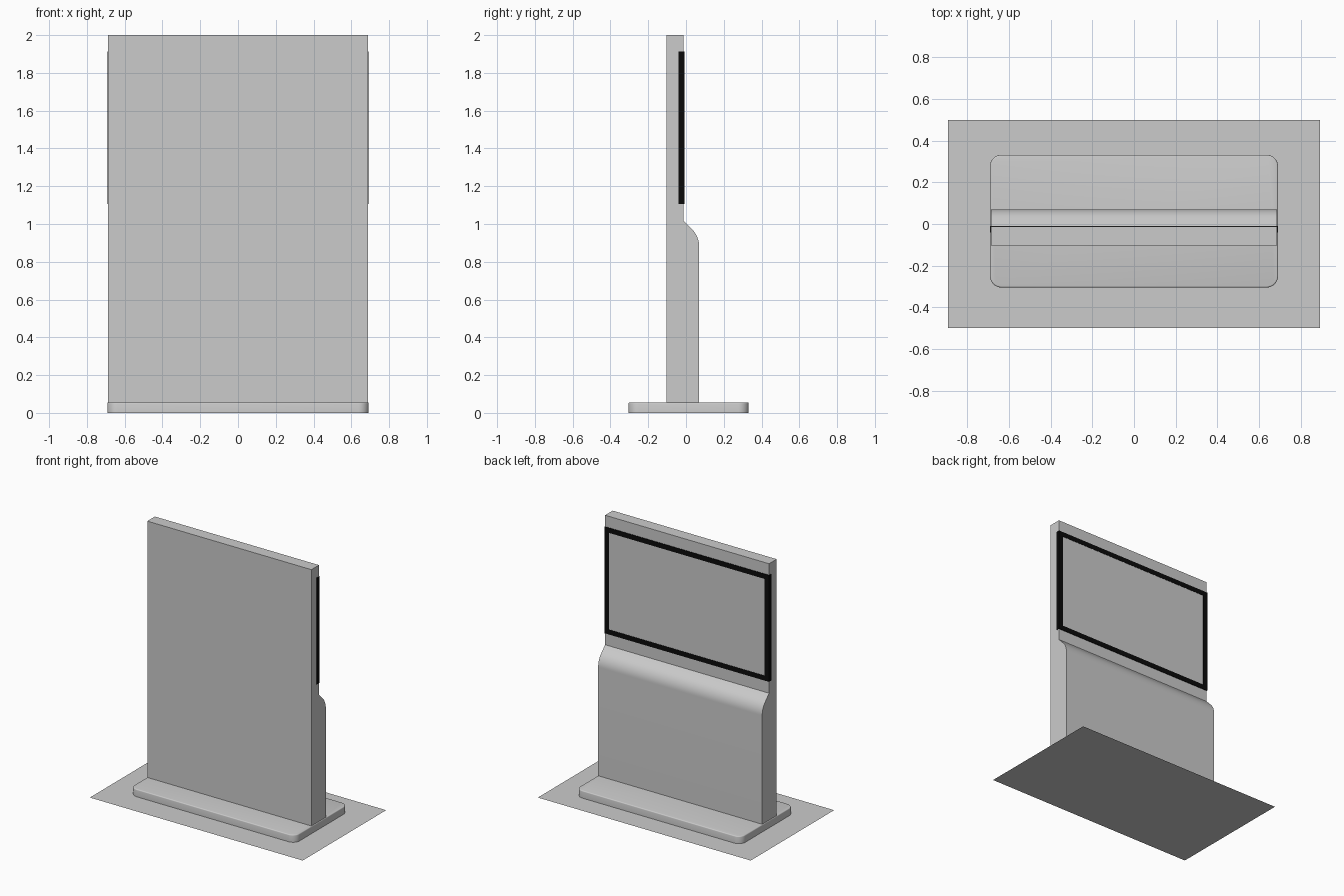
import bpy, bmesh
from math import radians, sin, cos

if "Cube" in bpy.data.objects:
    bpy.data.objects.remove(bpy.data.objects["Cube"])


def make_object(name, bm, mat=None):
    bmesh.ops.recalc_face_normals(bm, faces=bm.faces)
    mesh = bpy.data.meshes.new(name)
    bm.to_mesh(mesh)
    bm.free()
    ob = bpy.data.objects.new(name, mesh)
    bpy.context.collection.objects.link(ob)
    if mat:
        mesh.materials.append(mat)
    return ob


def add_box(bm, lo, hi):
    res = bmesh.ops.create_cube(bm, size=1)
    for v in res["verts"]:
        v.co = [(a + b) / 2 + c * (b - a) for a, b, c in zip(lo, hi, v.co)]


def smooth(ob, angle=35):
    bpy.ops.object.select_all(action='DESELECT')
    ob.select_set(True)
    bpy.context.view_layer.objects.active = ob
    bpy.ops.object.shade_smooth_by_angle(angle=radians(angle))


black = bpy.data.materials.new("black_bezel")
black.diffuse_color = (0.003, 0.003, 0.003, 1)
black.use_nodes = True
black.node_tree.nodes["Principled BSDF"].inputs["Base Color"].default_value = black.diffuse_color

# Flat sheet under the stand
bm = bmesh.new()
bmesh.ops.create_grid(bm, x_segments=1, y_segments=1, size=1)
for v in bm.verts:
    v.co.x *= 0.893
    v.co.y *= 0.5
make_object("floor_sheet", bm)

# Foot plate with rounded corners and a softened top rim
bm = bmesh.new()
add_box(bm, (-0.692, -0.305, 0), (0.692, 0.332, 0.056))
upright = [e for e in bm.edges if abs(e.verts[0].co.z - e.verts[1].co.z) > 0.01]
bmesh.ops.bevel(bm, geom=upright, offset=0.055, segments=8, profile=0.5, affect='EDGES')
rim = [e for e in bm.edges if all(v.co.z > 0.05 for v in e.verts)]
bmesh.ops.bevel(bm, geom=rim, offset=0.007, segments=3, profile=0.5, affect='EDGES')
smooth(make_object("foot_plate", bm))

# Upright body: side profile swept across the width, rounded shoulder on the back
arc = [(-0.06 + 0.13 * cos(a), 0.88 + 0.13 * sin(a))
       for a in (radians(48 * i / 10) for i in range(11))]
profile = [(-0.104, 0.056), (0.07, 0.056)] + arc
profile += [(-0.013, 1.018), (-0.013, 2.0), (-0.104, 2.0)]
bm = bmesh.new()
face = bm.faces.new([bm.verts.new((-0.688, y, z)) for y, z in profile])
ext = bmesh.ops.extrude_face_region(bm, geom=[face], use_keep_orig=True)
for v in ext["geom"]:
    if isinstance(v, bmesh.types.BMVert):
        v.co.x = 0.688
smooth(make_object("kiosk_body", bm), 25)

# Black bezel: outer and inner rectangles bridged front and rear
X, Z0, Z1, W, YB, YF = 0.69, 1.106, 1.914, 0.037, -0.04, -0.009
bm = bmesh.new()
loops = []
for y, inset in ((YB, 0), (YF, 0), (YF, W), (YB, W)):
    x, lo, hi = X - inset, Z0 + inset, Z1 - inset
    loops.append([bm.verts.new((px, y, pz))
                  for px, pz in ((-x, lo), (x, lo), (x, hi), (-x, hi))])
for i in range(4):
    a, b = loops[i], loops[(i + 1) % 4]
    for j in range(4):
        k = (j + 1) % 4
        bm.faces.new((a[j], a[k], b[k], b[j]))
make_object("screen_bezel", bm, black)

# Display panel sits just inside the bezel
bm = bmesh.new()
add_box(bm, (-X + W, -0.03, Z0 + W), (X - W, -0.011, Z1 - W))
make_object("screen_panel", bm)
